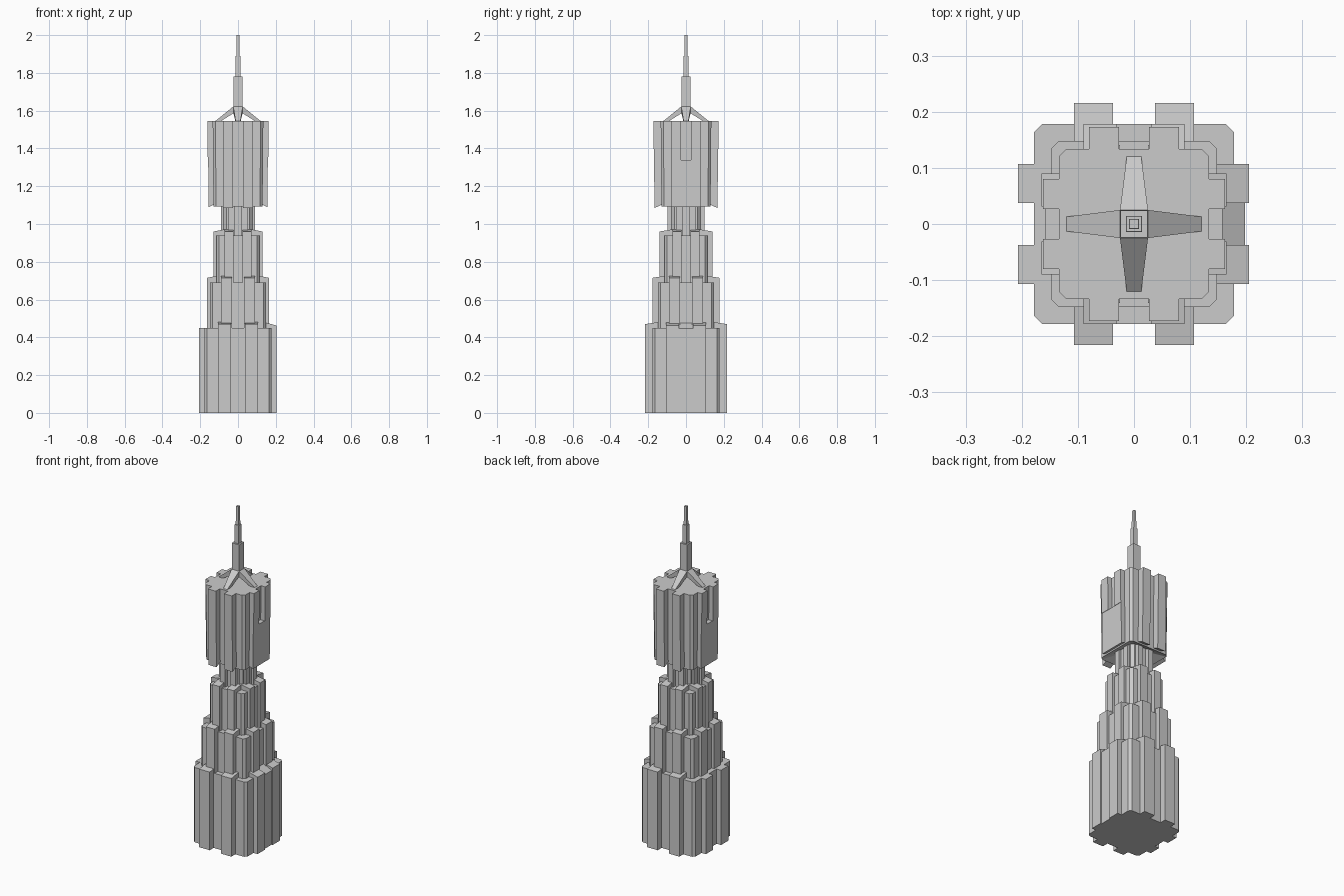
import bpy, bmesh
from math import pi
from mathutils import Matrix, Vector

if "Cube" in bpy.data.objects:
    bpy.data.objects.remove(bpy.data.objects["Cube"])


def finish(name, bm):
    bmesh.ops.recalc_face_normals(bm, faces=bm.faces)
    me = bpy.data.meshes.new(name)
    bm.to_mesh(me)
    bm.free()
    ob = bpy.data.objects.new(name, me)
    bpy.context.collection.objects.link(ob)
    return ob


def loft(bm, rings):
    """Closed solid through rings of equal point count."""
    vs = [[bm.verts.new(p) for p in r] for r in rings]
    n = len(vs[0])
    for lo, hi in zip(vs, vs[1:]):
        for i in range(n):
            j = (i + 1) % n
            bm.faces.new((lo[i], lo[j], hi[j], hi[i]))
    bm.faces.new(vs[0][::-1])
    return bm.faces.new(vs[-1])


def chamfered(h, z, c=0.014):
    q = [(h, -h + c), (h, h - c), (h - c, h), (-h + c, h),
         (-h, h - c), (-h, -h + c), (-h + c, -h), (h - c, -h)]
    return [(x, y, z) for x, y in q]


def square(h, z):
    return [(h, -h, z), (h, h, z), (-h, h, z), (-h, -h, z)]


def block(bm, turn, x0, x1, inner, out0, out1, zb, zt):
    """Box facing +y, turned in quarter turns; zb and zt are (inner, outer) heights."""
    rot = Matrix.Rotation(turn * pi / 2, 3, 'Z')
    ring = lambda o, z: [rot @ Vector(p) for p in
                         ((x0, inner, z[0]), (x1, inner, z[0]), (x1, o, z[1]), (x0, o, z[1]))]
    loft(bm, [ring(out0, zb), ring(out1, zt)])


def piers(name, reach_x, reach_y, a, b, inner, zb, zt, taper=0.0, turns=(0, 1, 2, 3)):
    bm = bmesh.new()
    for t in turns:
        out = reach_x if t % 2 else reach_y
        for x0, x1 in ((a, b), (-b, -a)):
            block(bm, t, x0, x1, inner, out - taper, out, zb, zt)
    return finish(name, bm)


# Stepped lower tiers: body half width, pier reach x/y, pier inner/outer edge, inner end, heights
tiers = [
    ("base_tier", 0.178, 0.205, 0.216, 0.037, 0.107, 0.14, 0.00, 0.45, 0.482),
    ("second_tier", 0.148, 0.165, 0.178, 0.031, 0.090, 0.10, 0.44, 0.69, 0.727),
    ("third_tier", 0.115, 0.130, 0.141, 0.025, 0.072, 0.07, 0.68, 0.94, 0.972),
    ("neck", 0.076, 0.090, 0.098, 0.018, 0.052, 0.04, 0.93, 1.13, 1.13),
]
for name, h, rx, ry, a, b, inner, z0, zbody, zpier in tiers:
    bm = bmesh.new()
    loft(bm, [chamfered(h, z0), chamfered(h, zbody)])
    finish(name + "_body", bm)
    drop = 0.0 if name == "neck" else 0.012
    piers(name + "_piers", rx, ry, a, b, inner, (z0, z0), (zpier, zpier - drop),
          turns=(0, 2) if name == "base_tier" else (0, 1, 2, 3))

# Base side piers: left roofs are flat, right roofs slope
piers("base_left_piers", 0.207, 0, 0.037, 0.107, 0.14, (0, 0), (0.45, 0.45), turns=(1,))
piers("base_right_piers", 0.205, 0, 0.037, 0.107, 0.14, (0, 0), (0.48, 0.462), turns=(3,))
bm = bmesh.new()
block(bm, 3, -0.037, 0.037, 0.14, 0.198, 0.198, (0, 0), (0.48, 0.446))
finish("base_right_infill", bm)

# Upper block: body with sloped underside and sunken roof
bm = bmesh.new()
top = loft(bm, [chamfered(0.07, 1.12), chamfered(0.13, 1.092), chamfered(0.134, 1.545)])
bmesh.ops.inset_region(bm, faces=[top], thickness=0.052)
bmesh.ops.translate(bm, vec=(0, 0, -0.03), verts=bmesh.ops.extrude_face_region(
    bm, geom=[top])['geom'] and [v for v in bm.verts if v.select] or [])
finish("upper_body", bm)

# Upper block piers, with a side panel filling the lower half of each flank
piers("upper_front_back_piers", 0, 0.173, 0.027, 0.080, 0.10, (1.115, 1.085), (1.545, 1.545),
      0.007, turns=(0, 2))
piers("upper_side_piers", 0.162, 0, 0.027, 0.080, 0.10, (1.33, 1.34), (1.545, 1.545),
      0.002, turns=(1, 3))
bm = bmesh.new()
for t in (1, 3):
    block(bm, t, -0.080, 0.080, 0.10, 0.155, 0.158, (1.115, 1.09), (1.34, 1.34))
finish("upper_side_panels", bm)

# Four splayed struts carrying the mast
bm = bmesh.new()
for t in range(4):
    rot = Matrix.Rotation(t * pi / 2, 3, 'Z')
    foot = [(-0.013, 0.098, 1.54), (0.013, 0.098, 1.54), (0.013, 0.12, 1.545), (-0.013, 0.12, 1.545)]
    head = [(-0.025, 0.018, 1.59), (0.025, 0.018, 1.59), (0.025, 0.025, 1.622), (-0.025, 0.025, 1.622)]
    loft(bm, [[rot @ Vector(p) for p in r] for r in (foot, head)])
finish("mast_struts", bm)

# Stepped mast
bm = bmesh.new()
loft(bm, [square(h, z) for h, z in ((0.024, 1.585), (0.024, 1.78), (0.014, 1.78),
                                    (0.013, 1.89), (0.009, 1.89), (0.008, 2.0))])
finish("mast", bm)
